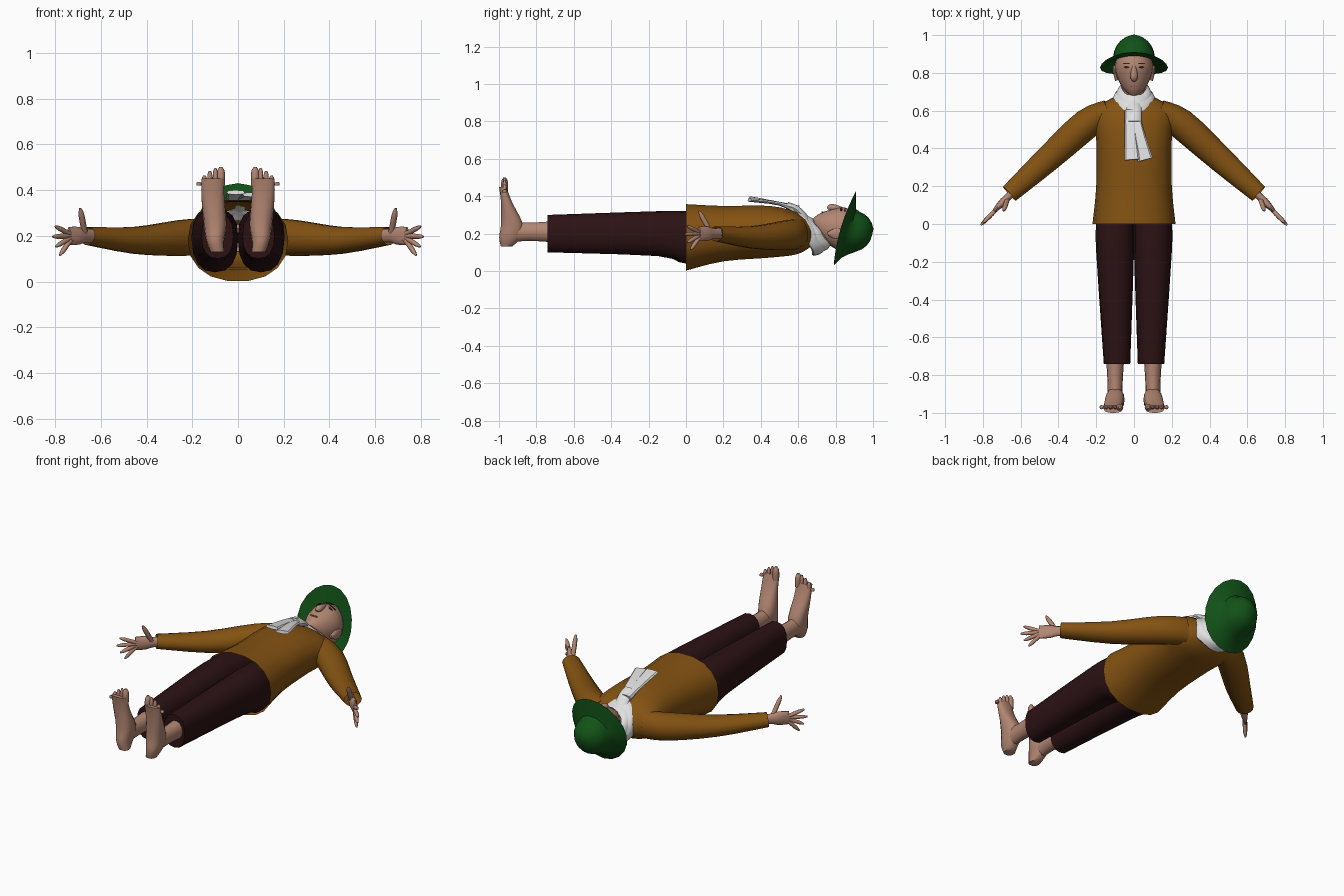
import bpy, bmesh, math
from mathutils import Vector

cube = bpy.data.objects.get("Cube")
if cube:
    bpy.data.objects.remove(cube)


def material(name, red, green, blue):
    mat = bpy.data.materials.new(name)
    mat.use_nodes = True
    colour = (red, green, blue, 1)
    mat.diffuse_color = colour
    mat.node_tree.nodes["Principled BSDF"].inputs["Base Color"].default_value = colour
    return mat


skin = material("skin", .45, .24, .17)
brown = material("ochre cloth", .23, .085, .006)
maroon = material("dark maroon cloth", .025, .006, .007)
green = material("green felt", .006, .085, .009)
white = material("white linen", .75, .75, .75)
dark = material("eye brown", .03, .015, .01)
lip = material("lip", .3, .12, .09)


def ring(centre, side, rise, sides, power=1):
    """Closed loop of points; a power below one makes it boxier."""
    points = []
    for i in range(sides):
        angle = math.tau * i / sides
        wave = [math.copysign(abs(w) ** power, w) for w in (math.cos(angle), math.sin(angle))]
        points.append(Vector(centre) + Vector(side) * wave[0] + Vector(rise) * wave[1])
    return points


def loft(name, mat, rings, mirror=False, open_start=False, open_end=False,
         closed=False, sharp=50):
    """Skin a row of rings into one shaded part."""
    bm = bmesh.new()
    loops = [[bm.verts.new(point) for point in points] for points in rings]
    pairs = list(zip(loops, loops[1:]))
    if closed:
        pairs.append((loops[-1], loops[0]))
    for a, b in pairs:
        for i in range(len(a)):
            bm.faces.new((a[i - 1], a[i], b[i], b[i - 1]))
    if not (closed or open_start):
        bm.faces.new(loops[0])
    if not (closed or open_end):
        bm.faces.new(loops[-1])
    bmesh.ops.recalc_face_normals(bm, faces=bm.faces)
    mesh = bpy.data.meshes.new(name)
    bm.to_mesh(mesh)
    bm.free()
    mesh.materials.append(mat)
    mesh.shade_smooth()
    mesh.set_sharp_from_angle(angle=math.radians(sharp))
    part = bpy.data.objects.new(name, mesh)
    bpy.context.collection.objects.link(part)
    if mirror:
        part.modifiers.new("Mirror", "MIRROR").use_mirror_merge = False


def curve(rows, steps=3):
    """Smooth curve through a few key rows of numbers."""
    smooth = []
    for i, (start, end) in enumerate(zip(rows, rows[1:])):
        before = rows[max(i - 1, 0)]
        after = rows[min(i + 2, len(rows) - 1)]
        for step in range(steps):
            t = step / steps
            ease = t * t * (3 - 2 * t)
            leave, arrive = t * (1 - t) ** 2, t * t * (t - 1)
            smooth.append([p + (q - p) * ease + (q - o) / 2 * leave + (r - p) / 2 * arrive
                           for o, p, q, r in zip(before, start, end, after)])
    return smooth + [rows[-1]]


def limb(name, mat, stations, sides=14, power=1, axis=None, up=(0, 0, 1), **options):
    """Each station: x, y, z, half width, half depth along up."""
    rows = curve(stations)
    centres = [Vector(row[:3]) for row in rows]
    rings = []
    for i, (centre, row) in enumerate(zip(centres, rows)):
        ahead = centres[min(i + 1, len(rows) - 1)] - centres[max(i - 1, 0)]
        tangent = Vector(axis or ahead).normalized()
        side = tangent.cross(Vector(up)).normalized()
        rings.append(ring(centre, side * row[3], side.cross(tangent) * row[4], sides, power))
    loft(name, mat, rings, **options)


def digit(name, base, tip, radius):
    """Finger or toe with a rounded tip, on both sides."""
    base, tip = Vector(base), Vector(tip)
    stations = [(*base.lerp(tip, t), radius * size, radius * size)
                for t, size in ((0, 1), (.7, 1), (1, .4))]
    limb(name, skin, stations, sides=8, up=(1, 1, 0), mirror=True)


along_body = (0, 1, 0)

# Tunic with open hem, sleeves with open cuffs
limb("tunic_body", brown, [
    (0, 0, .18, .22, .18), (0, .2, .2, .2, .15), (0, .45, .21, .2, .14),
    (0, .6, .2, .21, .11), (0, .68, .19, .09, .05)],
    sides=18, power=.9, axis=along_body, open_start=True)
limb("sleeve", brown, [
    (.13, .6, .2, .06, .08), (.25, .53, .19, .08, .08),
    (.45, .35, .18, .07, .06), (.66, .16, .2, .05, .04)], mirror=True, open_end=True)

# Trousers
limb("trouser_leg", maroon, [
    (.09, .2, .2, .09, .11), (.1, 0, .18, .1, .14),
    (.1, -.15, .2, .1, .12), (.09, -.74, .2, .07, .1)],
    sides=16, power=.85, axis=along_body, mirror=True)

# Ankles, and feet with soles facing the front
limb("ankle", skin, [
    (.1, -.68, .21, .05, .06), (.1, -.84, .21, .04, .05), (.1, -.95, .21, .04, .06)],
    axis=along_body, mirror=True)
limb("foot", skin, [
    (.09, -.96, .13, .03, .03), (.1, -.94, .18, .04, .06), (.1, -.93, .25, .05, .06),
    (.11, -.96, .37, .05, .03), (.11, -.98, .45, .05, .02)],
    power=.85, axis=(0, 0, 1), up=along_body, mirror=True)
for i in range(5):
    x = .075 + i * .024
    digit(f"toe_{i}", (x, -.97, .42), (x, -.97, .5 - i * i * .004), .011 if i else .018)

# Hands with fanned fingers and raised thumbs
limb("palm", skin, [
    (.63, .18, .2, .02, .03), (.67, .14, .2, .02, .03),
    (.7, .11, .2, .02, .04), (.74, .07, .2, .01, .04)], mirror=True)
hub = Vector((.72, .085, .2))
for i, finger in enumerate(("index", "middle", "ring", "little")):
    angle = .35 - i * .38
    reach = Vector((math.cos(angle) * .7, -math.cos(angle) * .7, math.sin(angle)))
    length = .13 if finger == "middle" else .12
    digit(finger + "_finger", hub + reach * .02, hub + reach * length, .011)
digit("thumb", (.67, .13, .21), (.69, .07, .32), .013)

# Neck, head and raised features
limb("neck", skin, [(0, .64, .19, .06, .06), (0, .78, .2, .06, .06)])
limb("head", skin, [
    (0, .68, .27, .01, .01), (0, .69, .26, .03, .03), (0, .72, .24, .06, .07),
    (0, .78, .23, .09, .1), (0, .85, .22, .1, .12), (0, .95, .22, .07, .07)],
    sides=20, axis=along_body)
limb("nose", skin, [
    (0, .84, .33, .01, .01), (0, .78, .34, .02, .02), (0, .76, .33, .01, .01)])
limb("ear", skin, [
    (.09, .76, .2, .01, .01), (.1, .8, .2, .01, .03), (.1, .84, .2, .01, .02)], mirror=True)


def plate(name, mat, centre, side, height, mirror=False):
    """Thin oval lying on the face."""
    rings = [ring(Vector(centre) + Vector((0, 0, lift)), side, (0, height, 0), 10)
             for lift in (-.005, .003)]
    loft(name, mat, rings, mirror)


plate("eye", dark, (.04, .83, .33), (.015, 0, -.007), .006, True)
plate("eyebrow", dark, (.04, .85, .33), (.02, 0, -.009), .003, True)
plate("mouth", lip, (0, .73, .314), (.023, 0, 0), .005)

# Hat: tilted brim, then a domed crown. Rows: y, z, half width, half depth, tilt
rows = [(.87, .22, .1, .11, .02), (.85, .23, .18, .2, .06),
        (.87, .22, .14, .15, .04), (.89, .21, .11, .12, .02)]
for i in range(1, 6):
    angle = i * math.pi / 11
    radius = math.cos(angle) * .11
    rows.append((.89 + math.sin(angle) * .11, .21, radius, radius, .02 / (i + 1)))
rings = [ring((0, y, z), (wide, 0, 0), (0, tilt, deep), 20)
         for y, z, wide, deep, tilt in rows]
for points in rings:
    for point in points:
        point.y -= point.x ** 2 * .7
loft("hat", green, rings, open_start=True)

# Neckerchief: two folded wraps, a knot and two tails
for i, name in enumerate(("lower", "upper")):
    loops = []
    for step in range(24):
        angle = step * math.tau / 24
        out = Vector((math.cos(angle), 0, math.sin(angle)))
        height = .665 + i * .03 + math.sin(angle * 5) * .004 - out.z * .045
        centre = Vector((0, height, .2)) + out * (.1 - i * .02)
        loops.append(ring(centre, out * .014, Vector((0, .033, 0)) - out * .012, 8))
    loft(f"scarf_{name}_wrap", white, loops, closed=True, sharp=35)
limb("scarf_knot", white, [
    (0, .64, .28, .04, .02), (0, .59, .33, .04, .02), (0, .54, .35, .04, .02)], sides=8)
limb("scarf_left_tail", white, [
    (.01, .6, .32, .02, .02), (.02, .5, .36, .03, .01), (.06, .34, .38, .04, .01)],
    sides=8, power=.7, sharp=30)
limb("scarf_right_tail", white, [
    (-.02, .6, .33, .03, .02), (-.02, .5, .36, .03, .01), (-.01, .34, .39, .04, .01)],
    sides=8, power=.7, sharp=30)
